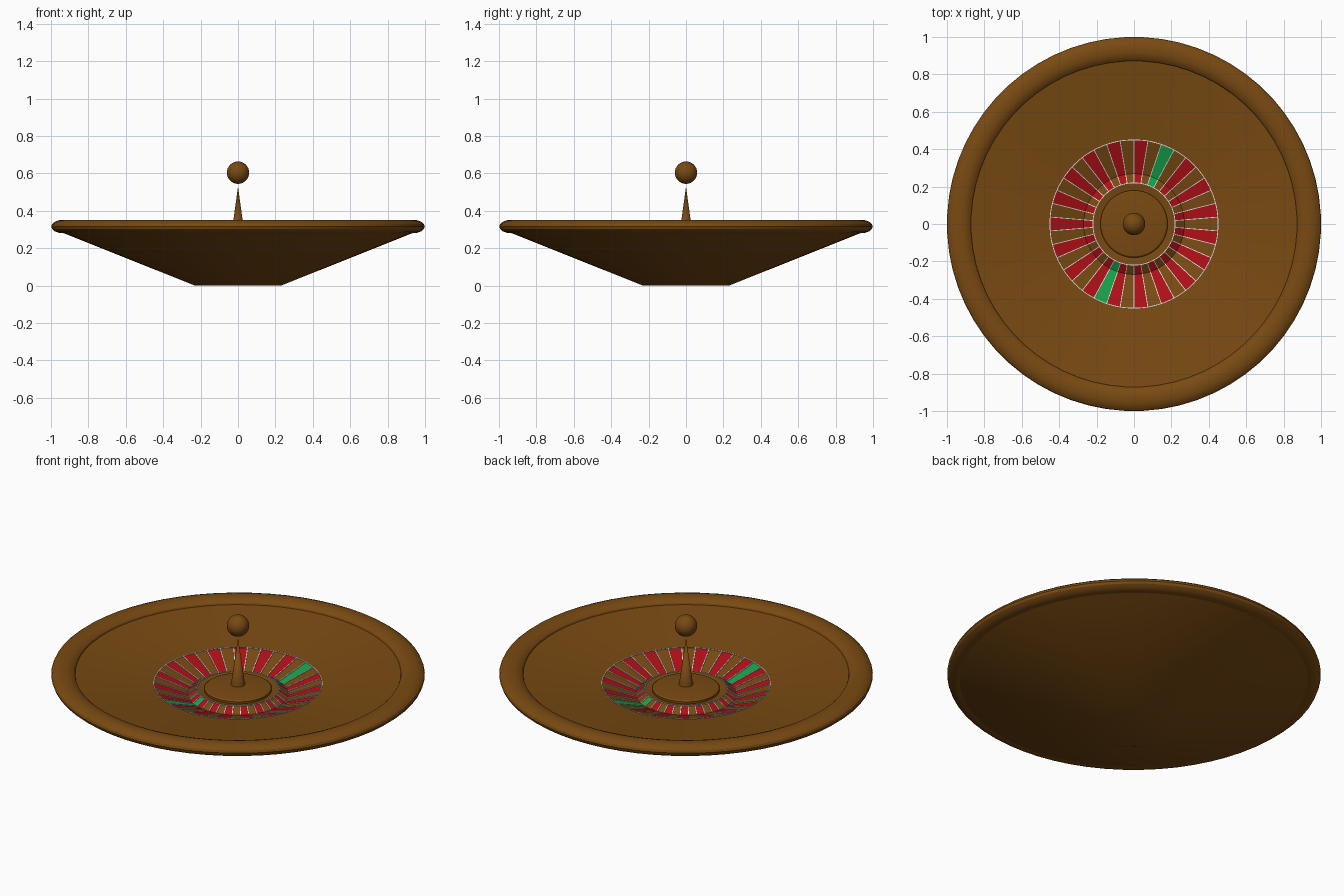
import bpy, math

if "Cube" in bpy.data.objects:
    bpy.data.objects.remove(bpy.data.objects["Cube"])

def mat(name, c):
    m = bpy.data.materials.new(name)
    m.diffuse_color = (*c, 1)
    m.use_nodes = True
    m.node_tree.nodes["Principled BSDF"].inputs["Base Color"].default_value = m.diffuse_color
    return m

WOOD = mat("brown wood", (0.19, 0.068, 0.006))
RED = mat("red", (0.42, 0.005, 0.008))
GREEN = mat("green", (0.008, 0.36, 0.07))
SILVER = mat("silver", (0.72, 0.76, 0.8))

def make(name, verts, faces, mats, smooth=True):
    me = bpy.data.meshes.new(name)
    me.from_pydata(verts, [], faces)
    for m in mats:
        me.materials.append(m)
    ob = bpy.data.objects.new(name, me)
    bpy.context.collection.objects.link(ob)
    if smooth:
        bpy.ops.object.select_all(action='DESELECT')
        ob.select_set(True)
        bpy.context.view_layer.objects.active = ob
        bpy.ops.object.shade_smooth_by_angle(angle=math.radians(30))
    return ob

def lathe(name, prof, seg=64, mats=(WOOD,), closed=False, smooth=True):
    """Spin an (r, z) profile about z; points on the axis become a single vertex."""
    verts, rings, faces = [], [], []
    for r, z in prof:
        if r < 1e-6:
            rings.append([len(verts)] * seg)
            verts.append((0, 0, z))
        else:
            rings.append(list(range(len(verts), len(verts) + seg)))
            for i in range(seg):
                a = 2 * math.pi * (i - 0.5) / seg
                verts.append((r * math.cos(a), r * math.sin(a), z))
    n = len(prof)
    for j in range(n if closed else n - 1):
        p, q = rings[j], rings[(j + 1) % n]
        for i in range(seg):
            k = (i + 1) % seg
            f = list(dict.fromkeys((p[i], p[k], q[k], q[i])))
            faces.append(f)
    return make(name, verts, faces, mats, smooth)

# Bowl: underside, and sloping track inside
lathe("bowl_outside", [(0, 0), (0.23, 0), (0.94, 0.283)])
lathe("ball_track", [(0.45, 0.262), (0.88, 0.322)][::1])

# Rounded rim
lathe("rim", [(0.935 + 0.065 * math.cos(t), 0.316 + 0.036 * math.sin(t))
              for t in (2 * math.pi * i / 16 for i in range(16))], closed=True)

# Pocket ring: 38 slots, odd ones red, two opposite ones green
N = 38
POCKET = [(0.22, 0.232), (0.27, 0.2), (0.45, 0.262)]
pockets = lathe("pockets", POCKET[::-1][::-1], N, (WOOD, RED, GREEN), smooth=False)
for i, p in enumerate(pockets.data.polygons):
    s = i % N
    p.material_index = 2 if s in (7, 26) else s % 2

# Thin silver dividers between the slots, following the pocket profile
verts, faces = [], []
W, H = 0.002, 0.004
for s in range(N):
    a = 2 * math.pi * (s + 0.5) / N
    c, d = math.cos(a), math.sin(a)
    b = len(verts)
    for r, z in POCKET:
        for w, h in ((-W, 0), (-W, H), (W, H), (W, 0)):
            verts.append((r * c - w * d, r * d + w * c, z + h))
    for j in (0, 4):
        for k in range(3):
            faces.append((b + j + k, b + j + k + 1, b + j + k + 5, b + j + k + 4))
    faces += [(b, b + 3, b + 2, b + 1), (b + 8, b + 9, b + 10, b + 11)]
make("dividers", verts, faces, (SILVER,), False)

# Silver edging on the pocket ring
for name, r, z in (("outer_edging", 0.45, 0.262), ("inner_edging", 0.22, 0.232)):
    lathe(name, [(r - 0.002, z - 0.003), (r + 0.002, z - 0.003),
                 (r + 0.002, z + 0.003), (r - 0.002, z + 0.003)], 76, (SILVER,), True)

# Hub, spindle and knob
lathe("hub", [(0.22, 0.232), (0.18, 0.225), (0.18, 0.237), (0.172, 0.243), (0, 0.262)])
lathe("spindle", [(0.038, 0.255), (0, 0.53)], 24)
lathe("knob", [(0.06 * math.sin(t), 0.604 - 0.06 * math.cos(t))
               for t in (math.pi * i / 16 for i in range(17))], 32)
